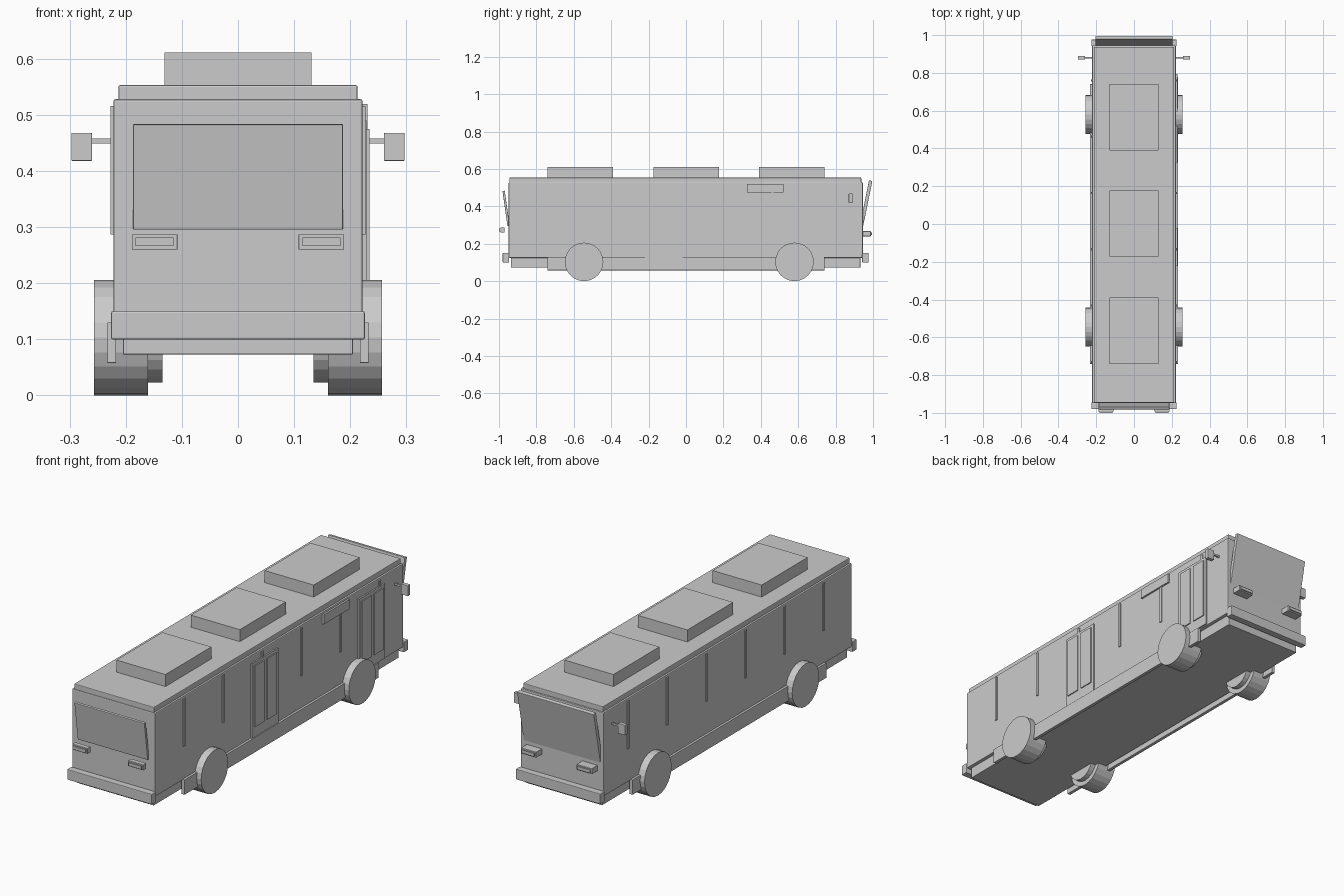
import bpy
from math import radians, pi


def box(name, x, y, z, bevel=0.0, tilt=0.0):
    """Box from (min, max) ranges, optionally tilted about its own x axis."""
    bpy.ops.mesh.primitive_cube_add(
        size=1, location=[(r[0] + r[1]) / 2 for r in (x, y, z)])
    ob = bpy.context.object
    ob.name = name
    for v in ob.data.vertices:
        for i, r in enumerate((x, y, z)):
            v.co[i] *= r[1] - r[0]
    ob.rotation_euler.x = radians(tilt)
    if bevel:
        m = ob.modifiers.new("Bevel", 'BEVEL')
        m.width = bevel
        m.segments = 2
    return ob


def side_box(name, side, x, y, z, bevel=0.0):
    """Box on the right (side=1) or left (side=-1)."""
    return box(name, sorted((side * x[0], side * x[1])), y, z, bevel)


def disc(name, side, x, y, z, radius):
    bpy.ops.mesh.primitive_cylinder_add(
        vertices=24, radius=radius, depth=x[1] - x[0],
        location=(side * (x[0] + x[1]) / 2, y, z), rotation=(0, pi / 2, 0))
    ob = bpy.context.object
    ob.name = name
    bpy.ops.object.shade_smooth_by_angle(angle=radians(10))
    return ob


# Main shell, floor and roof
box("body", (-0.222, 0.222), (-0.948, 0.945), (0.125, 0.528), 0.004)
box("chassis", (-0.205, 0.205), (-0.935, 0.932), (0.073, 0.13), 0.002)
box("roof", (-0.213, 0.213), (-0.945, 0.937), (0.524, 0.553), 0.003)
for y in (-0.565, 0.002, 0.565):
    box("roof_unit", (-0.131, 0.131), (y - 0.175, y + 0.175), (0.55, 0.611))

# End windows leaning outwards
box("front_window", (-0.187, 0.187), (-0.968, -0.956), (0.295, 0.484), 0.002, 8)
box("rear_window", (-0.205, 0.205), (0.949, 0.967), (0.245, 0.54), 0.002, -11.5)

# Bumpers
box("front_bumper", (-0.226, 0.226), (-0.98, -0.946), (0.1, 0.15), 0.003)
box("rear_bumper", (-0.226, 0.226), (0.942, 0.976), (0.1, 0.15), 0.003)

for s in (-1, 1):
    # Wheels with inner drums
    for y in (-0.545, 0.58):
        disc("wheel", s, (0.16, 0.257), y, 0.103, 0.103)
        disc("wheel_drum", s, (0.135, 0.2), y, 0.103, 0.08)

    # Lower side sill and window pillars
    side_box("sill", s, (0.217, 0.233), (-0.74, 0.74), (0.058, 0.13), 0.001)
    for i in range(6):
        y = -0.73 + 0.298 * i
        side_box("window_pillar", s, (0.215, 0.227), (y - 0.006, y + 0.006),
                 (0.287, 0.516))

    # Lights at both ends
    side_box("front_light", s, (0.108, 0.189), (-0.992, -0.97), (0.26, 0.287), 0.001)
    side_box("front_light_lens", s, (0.115, 0.183), (-1.0, -0.985), (0.266, 0.281))
    side_box("rear_light", s, (0.108, 0.189), (0.94, 0.988), (0.24, 0.267), 0.001)
    side_box("rear_light_lens", s, (0.115, 0.183), (0.975, 0.994), (0.246, 0.261))

    # Mirrors on arms
    side_box("mirror_arm", s, (0.215, 0.275), (0.876, 0.884), (0.449, 0.458))
    side_box("mirror", s, (0.26, 0.297), (0.87, 0.89), (0.418, 0.468), 0.002)

# Doors on the right side, each with two glazed leaves
for y, z in ((-0.12, 0.13), (0.695, 0.13)):
    box("door", (0.215, 0.229), (y - 0.1, y + 0.1), (z, 0.49))
    for dy in (-0.048, 0.048):
        box("door_leaf", (0.22, 0.234), (y + dy - 0.036, y + dy + 0.036),
            (z + 0.05, 0.475))

# Side display panel
box("side_panel", (0.215, 0.231), (0.325, 0.52), (0.473, 0.519))
